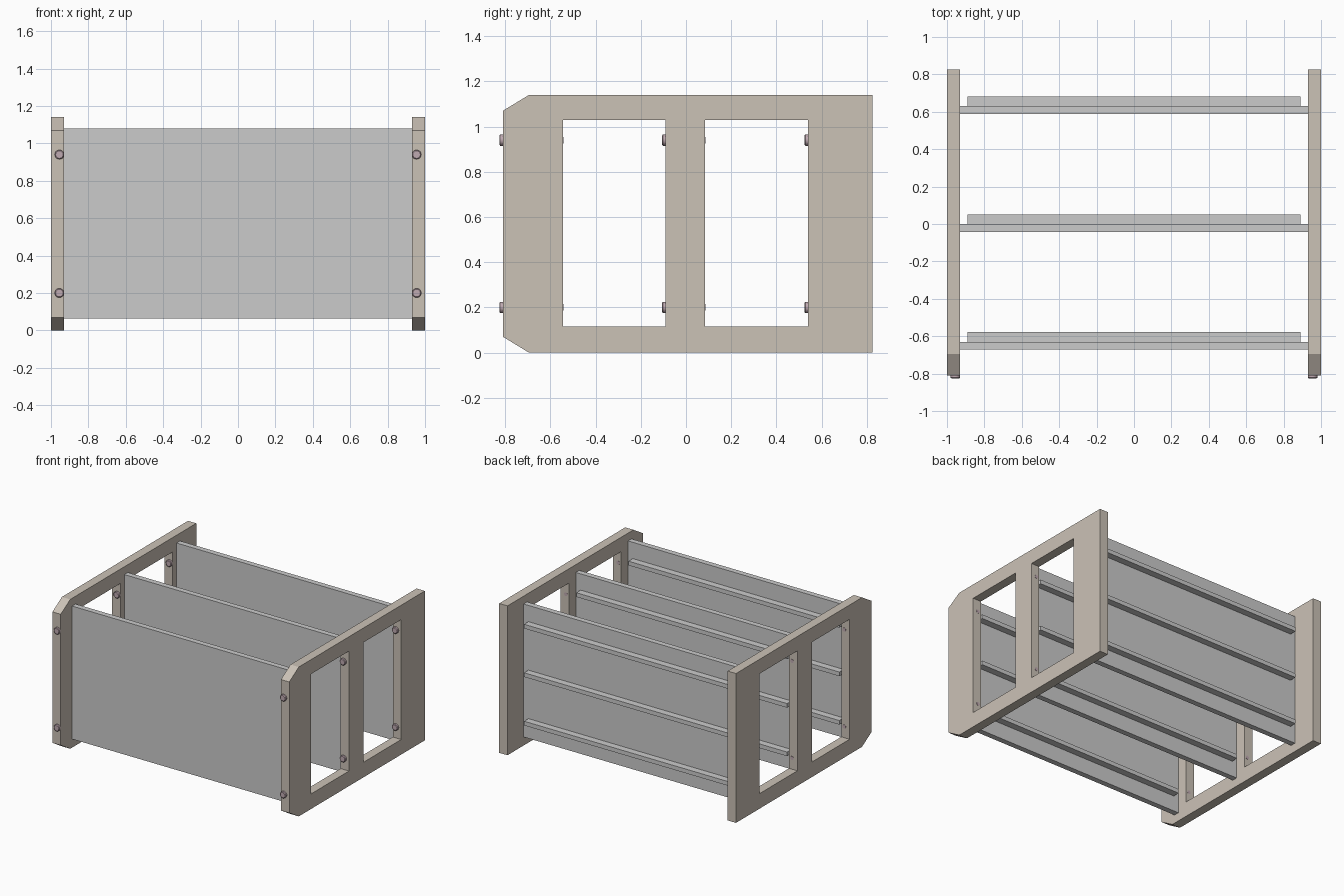
import bpy, bmesh
from math import radians
from mathutils import Matrix, Vector

if "Cube" in bpy.data.objects:
    bpy.data.objects.remove(bpy.data.objects["Cube"])


def material(name, rgb):
    m = bpy.data.materials.new(name)
    m.diffuse_color = (*rgb, 1)
    m.use_nodes = True
    m.node_tree.nodes["Principled BSDF"].inputs["Base Color"].default_value = m.diffuse_color
    return m


TAN = material("tan_panel", (0.60, 0.54, 0.47))
MAUVE = material("mauve_bolt", (0.52, 0.40, 0.44))


def finish(bm, name, mat=None):
    bmesh.ops.recalc_face_normals(bm, faces=bm.faces[:])
    mesh = bpy.data.meshes.new(name)
    bm.to_mesh(mesh)
    bm.free()
    obj = bpy.data.objects.new(name, mesh)
    bpy.context.collection.objects.link(obj)
    if mat:
        mesh.materials.append(mat)
    return obj


def box(name, lo, hi):
    lo, hi = Vector(lo), Vector(hi)
    bm = bmesh.new()
    bmesh.ops.create_cube(bm, size=1, matrix=Matrix.Translation((lo + hi) / 2)
                          @ Matrix.Diagonal((*(hi - lo), 1)))
    return finish(bm, name)


def rect(y0, y1, z0, z1):
    return [(y0, z0), (y1, z0), (y1, z1), (y0, z1)]


# Side frame: chamfered outline with two windows, extruded along x
def side_frame(name, x0, x1):
    outline = [(-0.81, 0.07), (-0.695, 0), (0.825, 0), (0.825, 1.14),
               (-0.695, 1.14), (-0.81, 1.07)]
    loops = [outline, rect(-0.545, -0.09, 0.115, 1.03), rect(0.085, 0.54, 0.115, 1.03)]
    bm = bmesh.new()
    for loop in loops:
        vs = [bm.verts.new((x0, y, z)) for y, z in loop]
        for a, b in zip(vs, vs[1:] + vs[:1]):
            bm.edges.new((a, b))
    bmesh.ops.triangle_fill(bm, use_beauty=True, edges=bm.edges[:])
    ext = bmesh.ops.extrude_face_region(bm, geom=bm.faces[:], use_keep_orig=True)
    moved = [g for g in ext["geom"] if isinstance(g, bmesh.types.BMVert)]
    bmesh.ops.translate(bm, verts=moved, vec=(x1 - x0, 0, 0))
    return finish(bm, name, TAN)


# Bolt: turned profile (radius, y) with a bevelled head and a long shank
def bolt(name, x, y, z, length):
    profile = [(0, -0.016), (0.02, -0.016), (0.025, -0.012), (0.025, 0),
               (0.014, 0), (0.014, length), (0, length)]
    bm = bmesh.new()
    vs = [bm.verts.new((x + r, y + d, z)) for r, d in profile]
    es = [bm.edges.new(p) for p in zip(vs, vs[1:])]
    bmesh.ops.spin(bm, geom=vs + es, cent=(x, y, z), axis=(0, 1, 0),
                   angle=radians(360), steps=20)
    bmesh.ops.remove_doubles(bm, verts=bm.verts[:], dist=1e-4)
    obj = finish(bm, name, MAUVE)
    for p in obj.data.polygons:
        p.use_smooth = True
    obj.data.set_sharp_from_angle(angle=radians(35))


for side, s in (("left", -1), ("right", 1)):
    side_frame(f"{side}_side_frame", s * 0.93, s)
    # Bolts enter each upright from the front
    for row, y, length in (("front", -0.81, 0.267), ("middle", -0.09, 0.177),
                           ("back", 0.54, 0.25)):
        for level, z in (("lower", 0.2), ("upper", 0.94)):
            bolt(f"{side}_{row}_{level}_bolt", s * 0.955, y, z, length)

# Cross panels, each with three stiffening rails on the back
for row, y in (("front", -0.63), ("middle", 0.0), ("back", 0.63)):
    box(f"{row}_panel", (-0.93, y - 0.042, 0.065), (0.93, y, 1.08))
    for i, z in enumerate((0.2, 0.57, 0.94)):
        box(f"{row}_rail_{i + 1}", (-0.89, y, z - 0.016), (0.89, y + 0.052, z + 0.016))
